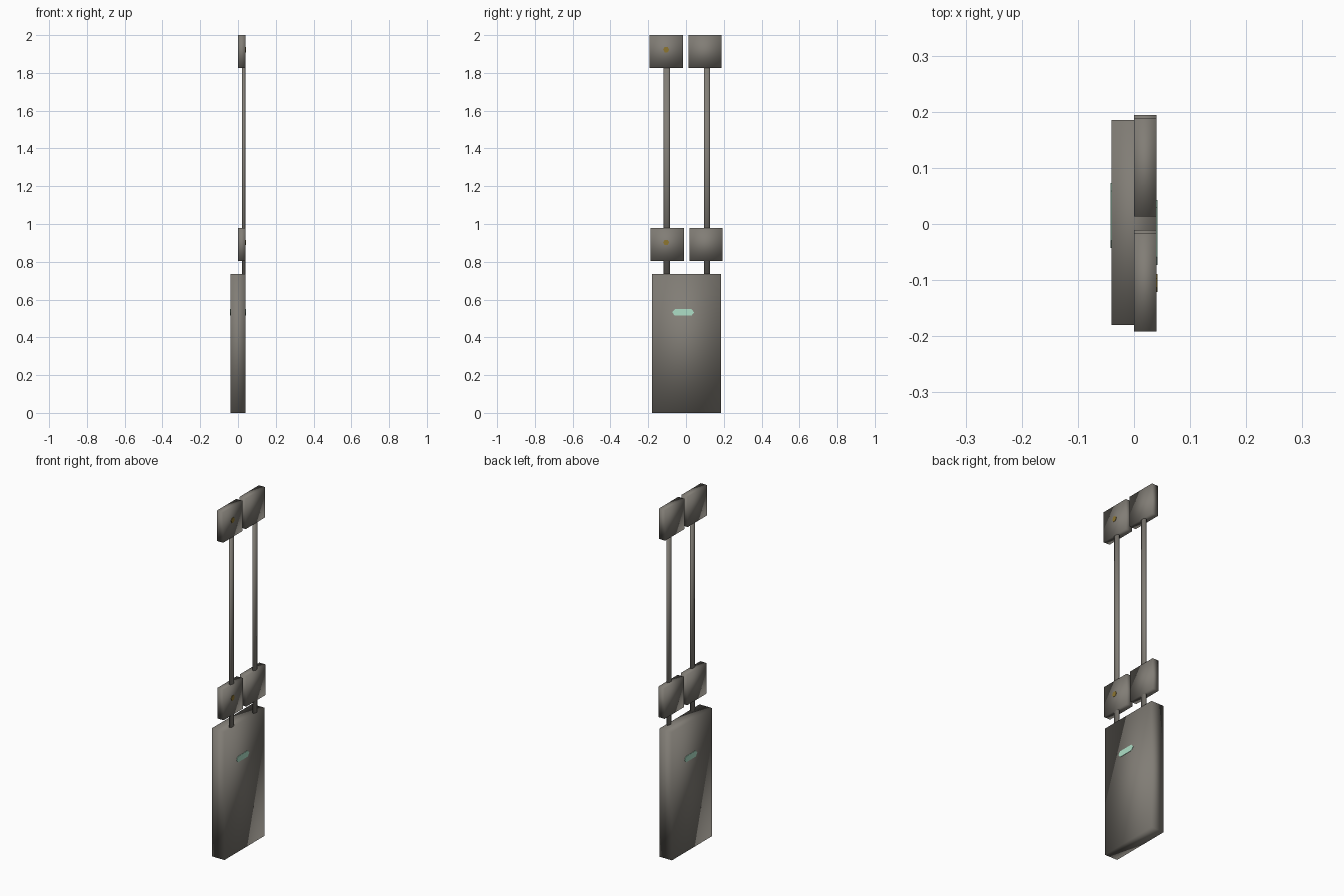
import bpy, bmesh, math
from mathutils import Matrix, Vector

if "Cube" in bpy.data.objects:
    bpy.data.objects.remove(bpy.data.objects["Cube"])


def material(name, rgb):
    m = bpy.data.materials.new(name)
    m.diffuse_color = (*rgb, 1)
    m.use_nodes = True
    m.node_tree.nodes["Principled BSDF"].inputs["Base Color"].default_value = m.diffuse_color
    return m


GREY = material("warm_grey", (0.22, 0.205, 0.18))
MINT = material("mint", (0.42, 0.74, 0.57))
GOLD = material("dull_gold", (0.27, 0.18, 0.03))


def finish(name, bm, mat, smooth):
    bmesh.ops.recalc_face_normals(bm, faces=bm.faces)
    for f in bm.faces:
        f.smooth = smooth
    me = bpy.data.meshes.new(name)
    bm.to_mesh(me)
    bm.free()
    me.materials.append(mat)
    ob = bpy.data.objects.new(name, me)
    bpy.context.collection.objects.link(ob)
    return ob


def box(name, lo, hi, mat=GREY):
    # soft-shaded box given by two opposite corners
    lo, hi = Vector(lo), Vector(hi)
    bm = bmesh.new()
    bmesh.ops.create_cube(bm, size=1, matrix=Matrix.Translation((lo + hi) / 2)
                          @ Matrix.Diagonal((*(hi - lo), 1)))
    return finish(name, bm, mat, True)


def rod(name, y, z0, z1):
    # flattened eight-sided rod
    bm = bmesh.new()
    c = math.cos(math.pi / 8)
    bmesh.ops.create_cone(
        bm, cap_ends=True, segments=8, radius1=1, radius2=1, depth=1,
        matrix=Matrix.Translation((0.03, y, (z0 + z1) / 2))
        @ Matrix.Diagonal((0.009 / c, 0.017 / c, z1 - z0, 1))
        @ Matrix.Rotation(math.pi / 8, 4, 'Z'))
    return finish(name, bm, GREY, True)


def plate(name, outline, x, side, mat):
    # thin plate from a (y, z) outline, standing off a face that looks along x
    bm = bmesh.new()
    face = bm.faces.new([bm.verts.new((x - side * 0.001, y, z)) for y, z in outline])
    new = bmesh.ops.extrude_face_region(bm, geom=[face])["geom"]
    bmesh.ops.translate(bm, vec=(side * 0.003, 0, 0),
                        verts=[v for v in new if isinstance(v, bmesh.types.BMVert)])
    return finish(name, bm, mat, False)


def hexagon(y, z, w, h, tip):
    return [(y - w, z), (y - w + tip, z - h), (y + w - tip, z - h),
            (y + w, z), (y + w - tip, z + h), (y - w + tip, z + h)]


# base cabinet
box("base_cabinet", (-0.04, -0.18, 0), (0.04, 0.185, 0.735))

# display plates on both broad sides
plate("display_right", hexagon(-0.015, 0.532, 0.058, 0.017, 0.014), 0.04, 1, MINT)
plate("display_left", hexagon(0.015, 0.532, 0.058, 0.017, 0.014), -0.04, -1, MINT)

# rods
for name, y in (("front", -0.101), ("back", 0.111)):
    rod(name + "_rod", y, 0.72, 1.86)

# sensor blocks, two on each rod
for level, z0, z1, dy in (("lower", 0.805, 0.98, 0.003), ("upper", 1.826, 2.0, -0.002)):
    for name, yc in (("front", -0.102), ("back", 0.103)):
        y = yc + dy
        box(f"{level}_{name}_block", (0, y - 0.088, z0), (0.04, y + 0.088, z1))
    # indicator dot on the front block
    plate(level + "_indicator", hexagon(-0.105, (z0 + z1) / 2 + 0.01, 0.016, 0.014, 0.008),
          0.04, 1, GOLD)
